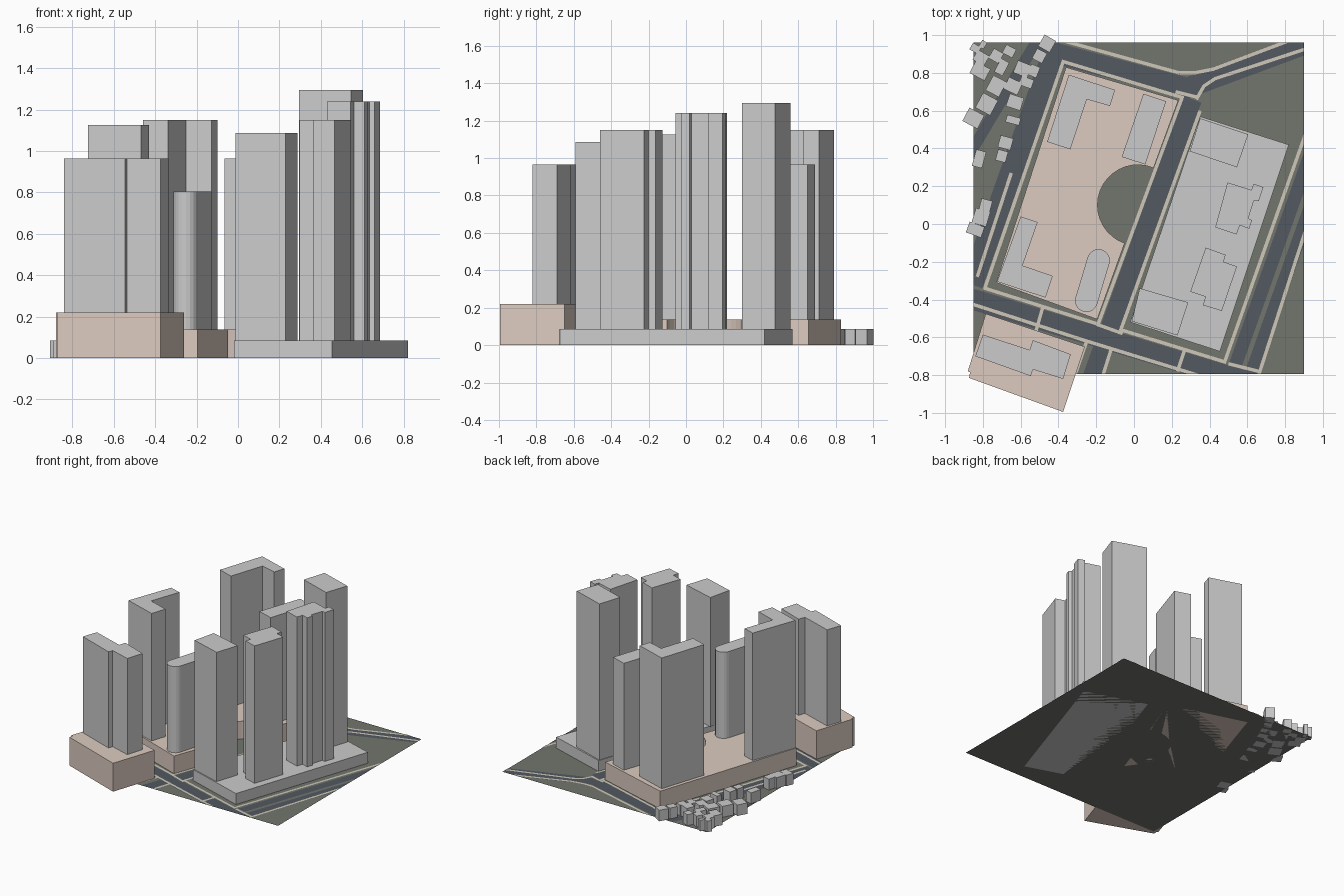
import bpy, bmesh, math
from mathutils import Vector, Matrix

X0, X1, Y0, Y1 = -0.85, 0.90, -0.795, 0.96     # ground limits


def material(name, rgb):
    m = bpy.data.materials.new(name)
    m.diffuse_color = (*rgb, 1)
    return m


GRASS = material("grass", (0.17, 0.18, 0.155))
ROAD = material("asphalt", (0.085, 0.10, 0.12))
PAVING = material("paving", (0.62, 0.58, 0.48))
BROWN = material("brown_stone", (0.72, 0.60, 0.53))


def finish(bm, name, mat=None):
    me = bpy.data.meshes.new(name)
    bm.to_mesh(me)
    bm.free()
    ob = bpy.data.objects.new(name, me)
    bpy.context.collection.objects.link(ob)
    if mat:
        me.materials.append(mat)
    return ob


def prism(name, outline, z0, z1, mat=None):
    """Closed vertical extrusion of an outline."""
    bm = bmesh.new()
    base = bm.faces.new([bm.verts.new((x, y, z0)) for x, y in outline])
    top = bmesh.ops.extrude_face_region(bm, geom=[base], use_keep_orig=True)["geom"]
    bmesh.ops.translate(bm, vec=(0, 0, z1 - z0),
                        verts=[v for v in top if isinstance(v, bmesh.types.BMVert)])
    bmesh.ops.recalc_face_normals(bm, faces=bm.faces)
    return finish(bm, name, mat)


def ribbon(name, path, width, z, mat, closed=False):
    """Flat mitred strip along a path, clipped to the ground."""
    pts = [Vector(p) for p in path]
    n = len(pts)
    bm = bmesh.new()
    pairs = []
    for i, p in enumerate(pts):
        a = pts[i - 1] if i or closed else None
        b = pts[(i + 1) % n] if i < n - 1 or closed else None
        d0 = (p - a).normalized() if a is not None else (b - p).normalized()
        d1 = (b - p).normalized() if b is not None else d0
        t = (d0 + d1).normalized()
        off = Vector((-t.y, t.x)) * (width / 2 / max(0.4, t.dot(d0)))
        pairs.append([bm.verts.new((*(p + s * off), z)) for s in (1, -1)])
    for i in range(n if closed else n - 1):
        a, b = pairs[i], pairs[(i + 1) % n]
        bm.faces.new((a[0], a[1], b[1], b[0]))
    for co, no in (((X0, 0, 0), (-1, 0, 0)), ((X1, 0, 0), (1, 0, 0)),
                   ((0, Y0, 0), (0, -1, 0)), ((0, Y1, 0), (0, 1, 0))):
        bmesh.ops.bisect_plane(bm, geom=bm.verts[:] + bm.edges[:] + bm.faces[:],
                               plane_co=co, plane_no=no, clear_outer=True)
    return finish(bm, name, mat)


def arc(cx, cy, r, a0, a1, n):
    return [(cx + r * math.cos(math.radians(a0 + (a1 - a0) * i / n)),
             cy + r * math.sin(math.radians(a0 + (a1 - a0) * i / n))) for i in range(n + 1)]


# Ground sheet
bm = bmesh.new()
bm.faces.new([bm.verts.new((x, y, 0)) for x, y in ((X0, Y0), (X1, Y0), (X1, Y1), (X0, Y1))])
finish(bm, "ground", GRASS)

# Roads
roads = {
    "middle_road": ([(0.31, 0.66), (-0.24, -0.86)], 0.10),
    "north_road": ([(-0.55, 0.96), (-0.40, 0.90), (0.28, 0.72), (0.98, 0.98)], 0.11),
    "south_road": ([(-0.95, -0.37), (0.75, -0.88)], 0.11),
    "west_road": ([(-0.42, 0.92), (-0.86, -0.32)], 0.12),
    "lane_road": ([(-0.52, 0.96), (-0.90, 0.32)], 0.06),
    "east_road": ([(0.98, 0.50), (0.50, -0.85)], 0.07),
    "far_east_road": ([(0.98, 0.22), (0.60, -0.85)], 0.07),
}
for i, (name, (path, w)) in enumerate(roads.items()):
    ribbon(name, path, w, 0.001 + i * 0.0001, ROAD)

# Pavements
walks = [
    [(0.22, 0.70), (0.33, 0.66), (0.24, 0.80), (0.32, 0.80), (0.42, 0.82), (0.98, 1.03)][2:],
    [(0.33, 0.66), (0.37, 0.73), (0.43, 0.77), (0.98, 0.95)],
    [(0.35, 0.60), (-0.07, -0.56), (0.48, -0.73), (0.98, 0.68)],
    [(-0.41, 0.98), (0.24, 0.80)],
    [(-0.90, -0.41), (-0.25, -0.62), (-0.33, -0.85)],
    [(-0.18, -0.85), (-0.12, -0.66), (0.50, -0.85)],
    [(-0.65, 0.27), (-0.83, -0.28)],
    [(0.98, 0.60), (0.66, -0.78), (0.50, -0.74)][1:],
    [(0.66, -0.80), (1.0, 0.25)],
    [(-0.48, -0.43), (-0.52, -0.57)],
    [(0.27, -0.66), (0.23, -0.78)],
    [(0.22, 0.70), (0.34, 0.67)],
    [(-0.20, -0.53), (-0.06, -0.58)],
    [(-0.25, -0.62), (-0.12, -0.66)],
]
for i, p in enumerate(walks):
    ribbon(f"pavement_{i + 1}", p, 0.018, 0.003, PAVING)
ribbon("block_pavement", [(-0.375, 0.86), (0.255, 0.67), (-0.19, -0.53), (-0.79, -0.34)],
       0.018, 0.003, PAVING, closed=True)

# Podiums
prism("west_podium", [(-0.36, 0.83), (0.235, 0.655)] + arc(0.02, 0.10, 0.213, 67, 251, 18)
      + [(-0.195, -0.505), (-0.73, -0.31)], 0, 0.137, BROWN)
prism("east_podium", [(0.35, 0.57), (0.82, 0.42), (0.455, -0.675), (-0.02, -0.52)], 0, 0.085)
prism("south_podium", [(-0.785, -0.475), (-0.26, -0.65), (-0.375, -0.995), (-0.873, -0.815),
                       (-0.868, -0.785), (-0.88, -0.78)], 0, 0.22, BROWN)

# Towers: outline, podium height, roof height
towers = {
    "northwest_tower": ([(-0.345, 0.79), (-0.10, 0.71), (-0.127, 0.625), (-0.25, 0.66),
                         (-0.337, 0.395), (-0.46, 0.435)], 0.137, 1.15),
    "north_tower": ([(0.05, 0.69), (0.17, 0.65), (0.06, 0.315), (-0.065, 0.355)], 0.137, 0.965),
    "west_tower": ([(-0.60, 0.04), (-0.51, 0.01), (-0.59, -0.22), (-0.43, -0.275),
                    (-0.468, -0.39), (-0.725, -0.305)], 0.137, 1.125),
    "rounded_tower": (arc(-0.188, -0.193, 0.06, -17, 163, 10)
                      + arc(-0.252, -0.406, 0.06, 163, 343, 10), 0.137, 0.805),
    "northeast_tower": ([(0.35, 0.56), (0.605, 0.475), (0.545, 0.30), (0.295, 0.385)], 0.085, 1.295),
    "notched_tower": ([(0.495, 0.22), (0.622, 0.18), (0.633, 0.213), (0.685, 0.195), (0.66, 0.12),
                       (0.635, 0.125), (0.605, 0.03), (0.625, 0.02), (0.61, -0.025),
                       (0.56, -0.007), (0.543, -0.055), (0.43, -0.018)], 0.085, 1.24),
    "stepped_tower": ([(0.38, -0.125), (0.485, -0.163), (0.474, -0.20), (0.545, -0.225),
                       (0.465, -0.46), (0.365, -0.43), (0.378, -0.385), (0.298, -0.358)],
                      0.085, 1.15),
    "southeast_tower": ([(0.03, -0.34), (0.287, -0.415), (0.23, -0.59), (-0.012, -0.515)],
                        0.085, 1.087),
    "south_tower": ([(-0.80, -0.585), (-0.553, -0.667), (-0.535, -0.615), (-0.335, -0.69),
                     (-0.375, -0.82), (-0.535, -0.77), (-0.547, -0.805), (-0.84, -0.70)],
                    0.22, 0.965),
}
for name, (outline, z0, z1) in towers.items():
    prism(name, outline, z0, z1)

# Small houses: x, y, width, depth, turn in degrees
houses = [
    (-0.80, 0.95, .03, .04, -30), (-0.84, 0.93, .05, .04, -30), (-0.81, 0.88, .07, .06, -30),
    (-0.73, 0.89, .06, .06, -30), (-0.66, 0.915, .06, .05, -28), (-0.70, 0.83, .05, .08, -28),
    (-0.815, 0.81, .09, .07, -28), (-0.73, 0.73, .08, .09, -28), (-0.64, 0.73, .08, .07, -25),
    (-0.78, 0.635, .09, .09, -28), (-0.85, 0.56, .09, .08, -28), (-0.59, 0.82, .08, .07, -22),
    (-0.57, 0.75, .07, .05, -20), (-0.63, 0.645, .08, .07, -18), (-0.50, 0.89, .06, .06, -28),
    (-0.46, 0.955, .07, .07, -30), (-0.53, 0.81, .05, .06, -22), (-0.64, 0.55, .075, .04, -15),
    (-0.68, 0.43, .07, .065, -15), (-0.70, 0.36, .055, .06, -15), (-0.82, 0.345, .055, .09, -15),
    (-0.785, 0.10, .06, .06, -15), (-0.81, 0.035, .08, .08, -17), (-0.84, -0.03, .085, .06, -20),
]
for i, (x, y, w, d, a) in enumerate(houses):
    m = Matrix.Translation((x, y, 0)) @ Matrix.Rotation(math.radians(a), 4, 'Z')
    corners = [(m @ Vector((sx * w / 2, sy * d / 2, 0)))[:2]
               for sx, sy in ((-1, -1), (1, -1), (1, 1), (-1, 1))]
    prism(f"house_{i + 1}", corners, 0, 0.085)
